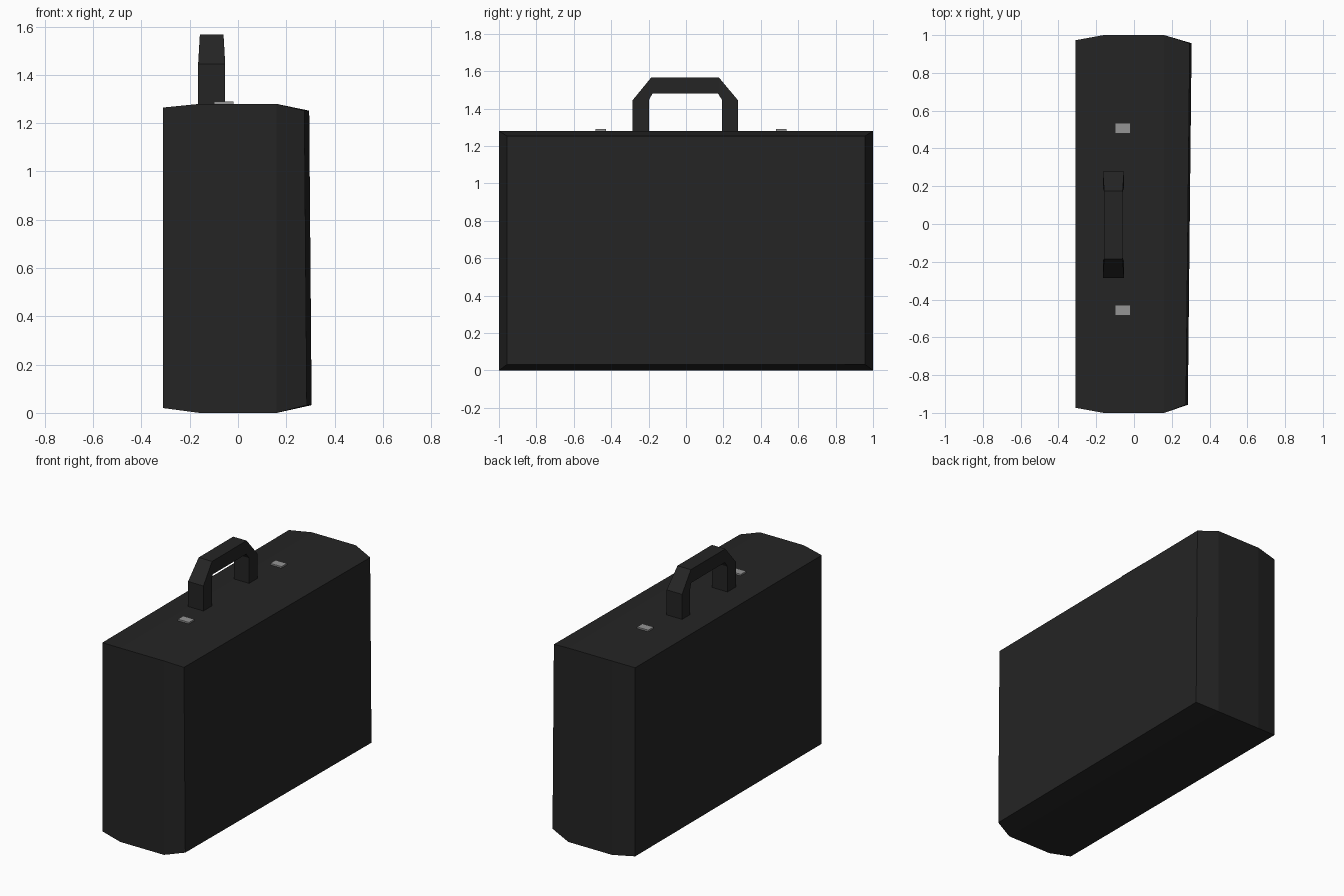
import bpy, bmesh

if "Cube" in bpy.data.objects:
    bpy.data.objects.remove(bpy.data.objects["Cube"])


def material(name, grey):
    m = bpy.data.materials.new(name)
    m.diffuse_color = (grey, grey, grey, 1)
    m.use_nodes = True
    m.node_tree.nodes["Principled BSDF"].inputs["Base Color"].default_value = m.diffuse_color
    return m


def loft(name, rings, mat):
    """Skin a list of four-cornered rings and cap both ends."""
    bm = bmesh.new()
    loops = [[bm.verts.new(p) for p in ring] for ring in rings]
    for a, b in zip(loops, loops[1:]):
        for i in range(4):
            j = (i + 1) % 4
            bm.faces.new((a[i], a[j], b[j], b[i]))
    bm.faces.new(loops[0])
    bm.faces.new(loops[-1])
    bmesh.ops.recalc_face_normals(bm, faces=bm.faces)
    mesh = bpy.data.meshes.new(name)
    bm.to_mesh(mesh)
    bm.free()
    mesh.materials.append(mat)
    obj = bpy.data.objects.new(name, mesh)
    bpy.context.collection.objects.link(obj)
    return obj


def body_ring(x, y, z0, z1, skew=0.0, lean=0.0):
    """Rectangle across x; skew shifts x along y, lean shifts x with height."""
    return [(x + skew * sy - lean * sz, sy * y, z1 if sz > 0 else z0)
            for sy, sz in ((-1, -1), (1, -1), (1, 1), (-1, 1))]


leather = material("black_leather", 0.018)
metal = material("latch_metal", 0.3)

# Case: full-size middle, both large sides stepped in by a chamfer
loft("case_body", [
    body_ring(-0.31, 0.973, 0.02, 1.265),
    body_ring(-0.16, 1.0, 0.0, 1.28),
    body_ring(0.16, 1.0, 0.0, 1.28),
    body_ring(0.29, 0.957, 0.032, 1.252, skew=0.01, lean=0.005),
], leather)

# Handle: (outer y, outer z, inner y, inner z, half width) along the grip
HANDLE_X = -0.109
handle_path = [
    (-0.285, 1.27, -0.197, 1.27, 0.056),
    (-0.285, 1.445, -0.197, 1.447, 0.056),
    (-0.185, 1.567, -0.18, 1.479, 0.049),
    (0.175, 1.567, 0.172, 1.479, 0.049),
    (0.277, 1.445, 0.192, 1.447, 0.056),
    (0.277, 1.27, 0.192, 1.27, 0.056),
]
loft("handle", [
    [(HANDLE_X - w, oy, oz), (HANDLE_X + w, oy, oz),
     (HANDLE_X + w, iy, iz), (HANDLE_X - w, iy, iz)]
    for oy, oz, iy, iz, w in handle_path
], leather)

# Latches: small plates either side of the handle
for name, y in (("front_latch", -0.457), ("back_latch", 0.508)):
    loft(name, [
        [(-0.1, y - 0.028, z), (-0.018, y - 0.028, z),
         (-0.018, y + 0.028, z), (-0.1, y + 0.028, z)]
        for z in (1.27, 1.29)
    ], metal)
